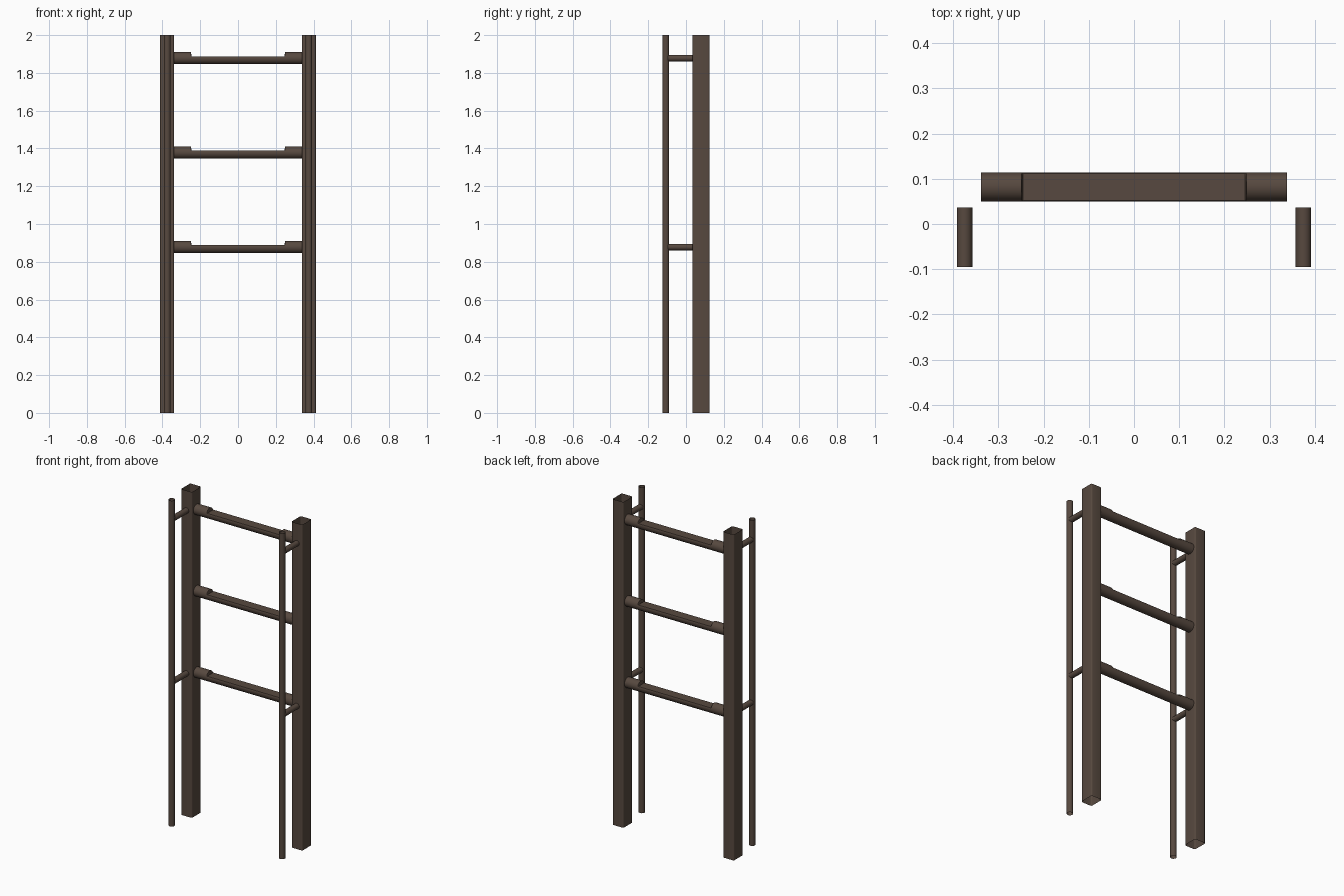
import bpy, bmesh, math
from mathutils import Vector

if "Cube" in bpy.data.objects:
    bpy.data.objects.remove(bpy.data.objects["Cube"])

brown = bpy.data.materials.new("dark_brown_metal")
brown.diffuse_color = (0.095, 0.066, 0.05, 1)
brown.use_nodes = True
brown.node_tree.nodes["Principled BSDF"].inputs["Base Color"].default_value = brown.diffuse_color


def loft(name, rings, caps=False):
    """Skin a list of rings of equal length into one object."""
    bm = bmesh.new()
    vr = [[bm.verts.new(p) for p in r] for r in rings]
    n = len(vr[0])
    for a, b in zip(vr, vr[1:]):
        for i in range(n):
            j = (i + 1) % n
            bm.faces.new((a[i], a[j], b[j], b[i]))
    if caps:
        bm.faces.new(vr[0][::-1])
        bm.faces.new(vr[-1])
    bmesh.ops.recalc_face_normals(bm, faces=bm.faces)
    me = bpy.data.meshes.new(name)
    bm.to_mesh(me)
    bm.free()
    me.materials.append(brown)
    ob = bpy.data.objects.new(name, me)
    bpy.context.collection.objects.link(ob)
    bpy.ops.object.select_all(action='DESELECT')
    bpy.context.view_layer.objects.active = ob
    ob.select_set(True)
    bpy.ops.object.shade_smooth_by_angle(angle=math.radians(35))
    return ob


def circle(r, n=24):
    return [(r * math.cos(2 * math.pi * i / n), r * math.sin(2 * math.pi * i / n))
            for i in range(n)]


def rounded_rect(hx, hy, r, seg=4):
    pts = []
    for k, (sx, sy) in enumerate([(1, 1), (-1, 1), (-1, -1), (1, -1)]):
        for i in range(seg + 1):
            a = math.pi / 2 * (k + i / seg)
            pts.append((sx * (hx - r) + r * math.cos(a), sy * (hy - r) + r * math.sin(a)))
    return pts


for side, s in (("left", -1), ("right", 1)):
    cx = s * 0.375
    # open rounded-square post
    prof = rounded_rect(0.037, 0.045, 0.008)
    loft(side + "_post", [[(cx + x, 0.08 + y, z) for x, y in prof] for z in (0, 2)])
    # thin open pole in front
    loft(side + "_handle_pole",
         [[(cx + x, -0.107 + y, z) for x, y in circle(0.018)] for z in (0, 2)])
    # brackets joining pole to post
    for z0 in (0.878, 1.878):
        loft(side + "_bracket",
             [[(cx + x, y, z0 + z) for x, z in circle(0.017)] for y in (-0.095, 0.036)])

# rungs: round at the ends, cut flat on top in the middle
for z0 in (0.878, 1.378, 1.878):
    rings = []
    for x, top in ((-0.339, 1), (-0.249, 1), (-0.246, 0.01),
                   (0.246, 0.01), (0.249, 1), (0.339, 1)):
        rings.append([(x, 0.082 + y, z0 + min(z, top)) for y, z in circle(0.032, 32)])
    loft("rung", rings, caps=True)
